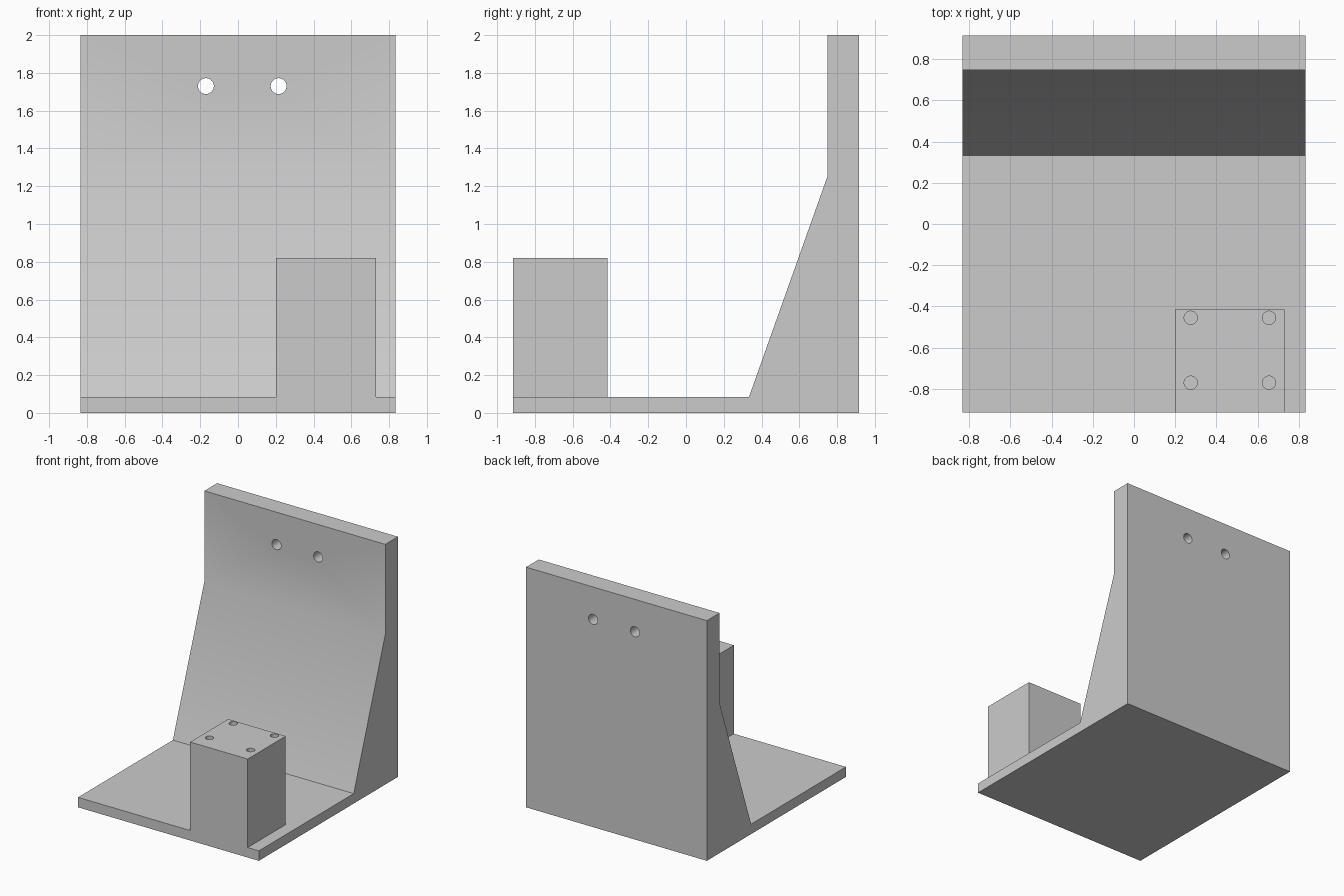
import bpy
import bmesh
from mathutils import Vector

default = bpy.data.objects.get("Cube")
if default:
    bpy.data.objects.remove(default, do_unlink=True)

HALF_W, HALF_D, HEIGHT = 0.833, 0.915, 2.0
BASE_TOP = 0.083

grey = bpy.data.materials.new("plain grey")
grey.use_nodes = True
colour = (0.6, 0.6, 0.6, 1)
grey.diffuse_color = colour
grey.node_tree.nodes["Principled BSDF"].inputs["Base Color"].default_value = colour


def extrude(name, outline, direction):
    """Closed solid swept from a flat outline along a direction."""
    bm = bmesh.new()
    face = bm.faces.new([bm.verts.new(p) for p in outline])
    swept = bmesh.ops.extrude_face_region(bm, geom=[face], use_keep_orig=True)
    verts = [g for g in swept["geom"] if isinstance(g, bmesh.types.BMVert)]
    bmesh.ops.translate(bm, verts=verts, vec=direction)
    bmesh.ops.recalc_face_normals(bm, faces=bm.faces)
    mesh = bpy.data.meshes.new(name)
    bm.to_mesh(mesh)
    bm.free()
    mesh.materials.append(grey)
    obj = bpy.data.objects.new(name, mesh)
    bpy.context.collection.objects.link(obj)
    return obj


def drill(name, start, axis, radius, depth):
    """Cylindrical cutter that starts at a point and runs along an axis."""
    bpy.ops.mesh.primitive_cylinder_add(
        vertices=48, radius=radius, depth=depth,
        location=Vector(start) + Vector(axis) * depth / 2,
        rotation=Vector(axis).to_track_quat("Z", "Y").to_euler())
    cutter = bpy.context.object
    cutter.name = name
    cutter.data.materials.append(grey)
    cutter.hide_render = True
    return cutter


def combine(target, tool, operation):
    """Apply an exact boolean and remove the tool."""
    bpy.context.view_layer.objects.active = target
    mod = target.modifiers.new("boolean", "BOOLEAN")
    mod.operation = operation
    mod.solver = "EXACT"
    mod.object = tool
    bpy.ops.object.modifier_apply(modifier=mod.name)
    bpy.data.objects.remove(tool, do_unlink=True)


# Base plate, sloped brace and upright wall share one side profile
profile = [(-HALF_D, 0), (HALF_D, 0), (HALF_D, HEIGHT), (0.748, HEIGHT),
           (0.748, 1.25), (0.333, BASE_TOP), (-HALF_D, BASE_TOP)]
bracket = extrude("bracket_body", [(-HALF_W, y, z) for y, z in profile],
                  (2 * HALF_W, 0, 0))

# Mounting block fused flush with the front edge
left, right, back, top = 0.2, 0.73, -0.415, 0.82
block = extrude("mounting_block",
                [(left, -HALF_D, 0.04), (right, -HALF_D, 0.04),
                 (right, back, 0.04), (left, back, 0.04)], (0, 0, top - 0.04))
combine(bracket, block, "UNION")

# Two through holes in the wall
for x in (-0.17, 0.215):
    combine(bracket, drill("wall_hole", (x, 0.6, 1.73), (0, 1, 0), 0.042, 0.5),
            "DIFFERENCE")

# Four blind screw holes in the top of the block
for x in (0.275, 0.655):
    for y in (-0.455, -0.77):
        combine(bracket, drill("screw_hole", (x, y, top + 0.05), (0, 0, -1),
                               0.032, 0.3), "DIFFERENCE")

# Merge leftover coplanar faces and smooth only the hole walls
bm = bmesh.new()
bm.from_mesh(bracket.data)
bmesh.ops.dissolve_limit(bm, angle_limit=0.01, verts=bm.verts, edges=bm.edges)
bm.to_mesh(bracket.data)
bm.free()
bpy.ops.object.select_all(action="DESELECT")
bracket.select_set(True)
bpy.context.view_layer.objects.active = bracket
bpy.ops.object.shade_smooth_by_angle()
